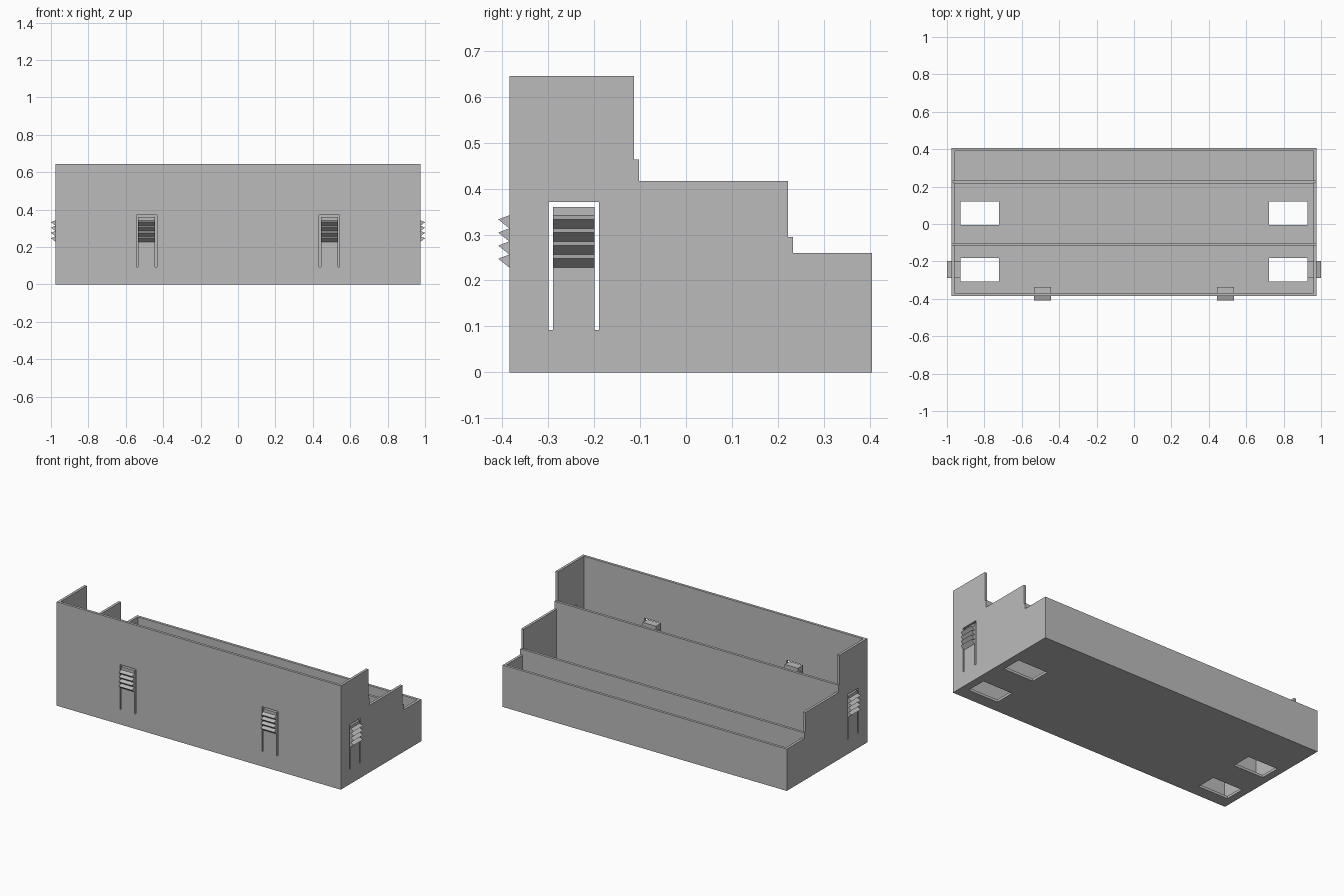
import bpy, bmesh
from math import radians
from mathutils import Matrix, Vector

if "Cube" in bpy.data.objects:
    bpy.data.objects.remove(bpy.data.objects["Cube"])

grey = bpy.data.materials.new("plain grey")
grey.use_nodes = True
grey.diffuse_color = (0.5, 0.5, 0.5, 1)
grey.node_tree.nodes["Principled BSDF"].inputs["Base Color"].default_value = (0.5, 0.5, 0.5, 1)

HALF = 0.976      # half the tray width
WALL = 0.016
FRONT, BACK = -0.385, 0.405
INNER = HALF - WALL


def add_prism(bm, outline, axis, start, end, matrix=Matrix()):
    """Extrude a 2D outline along x (outline is y, z) or y (outline is x, z)."""
    def place(p, t):
        v = (t, p[0], p[1]) if axis == "x" else (p[0], t, p[1])
        return bm.verts.new(matrix @ Vector(v))
    a = [place(p, start) for p in outline]
    b = [place(p, end) for p in outline]
    bm.faces.new(a)
    bm.faces.new(b[::-1])
    for i in range(len(a)):
        j = (i + 1) % len(a)
        bm.faces.new((a[j], a[i], b[i], b[j]))


def finish(name, bm):
    bmesh.ops.recalc_face_normals(bm, faces=bm.faces)
    mesh = bpy.data.meshes.new(name)
    bm.to_mesh(mesh)
    bm.free()
    mesh.materials.append(grey)
    obj = bpy.data.objects.new(name, mesh)
    bpy.context.collection.objects.link(obj)
    return obj


def prism(name, outline, axis, start, end, matrix=Matrix()):
    bm = bmesh.new()
    add_prism(bm, outline, axis, start, end, matrix)
    return finish(name, bm)


def rect(u0, u1, v0, v1):
    return [(u0, v0), (u1, v0), (u1, v1), (u0, v1)]


def cut(target, cutter):
    cutter.hide_render = True
    mod = target.modifiers.new("cut", "BOOLEAN")
    mod.operation, mod.solver, mod.object = "DIFFERENCE", "EXACT", cutter
    bpy.context.view_layer.objects.active = target
    bpy.ops.object.modifier_apply(modifier=mod.name)
    bpy.data.objects.remove(cutter)


# Stepped outer block
steps = [(FRONT, 0), (BACK, 0), (BACK, 0.26), (0.233, 0.26), (0.233, 0.295),
         (0.222, 0.295), (0.222, 0.417), (-0.102, 0.417), (-0.102, 0.463),
         (-0.113, 0.463), (-0.113, 0.645), (FRONT, 0.645)]
tray = prism("stepped_tray", steps, "x", -HALF, HALF)

# Three open compartments, then trim the dividers to height
for y0, y1, z0 in [(FRONT + WALL, -0.118, WALL), (-0.102, 0.217, WALL),
                   (0.233, BACK - WALL, WALL), (-0.2, -0.05, 0.463), (0.15, 0.3, 0.295)]:
    cut(tray, prism("compartment_cutter", rect(y0, y1, z0, 1), "x", -INNER, INNER))

# Openings in the floor
for side in (-1, 1):
    for y0, y1 in [(-0.308, -0.182), (-0.006, 0.119)]:
        cut(tray, prism("floor_cutter", rect(y0, y1, -0.1, 0.1), "x",
                        side * 0.722, side * 0.928))

# Latch: U-shaped slot around a spring tab, ratchet teeth outside, thumb ledge inside
SLOT, TAB = 0.055, 0.0455
LOW, TAB_TOP, SLOT_TOP = 0.092, 0.36, 0.371
slot = [(-SLOT, LOW), (-TAB, LOW), (-TAB, TAB_TOP), (TAB, TAB_TOP),
        (TAB, LOW), (SLOT, LOW), (SLOT, SLOT_TOP), (-SLOT, SLOT_TOP)]
PITCH, TEETH_TOP = 0.0285, 0.342
teeth = [(0, TEETH_TOP)]
for i in range(4):
    z = TEETH_TOP - i * PITCH
    teeth += [(-0.024, z - 0.009), (0, z - PITCH)]

latches = {
    "front_right": (-0.488, FRONT, 0),
    "front_left": (0.488, FRONT, 0),
    "right": (-HALF, -0.2445, -90),
    "left": (HALF, -0.2445, 90),
}
for name, (x, y, turn) in latches.items():
    m = Matrix.Translation((x, y, 0)) @ Matrix.Rotation(radians(turn), 4, "Z")
    cut(tray, prism("slot_cutter", slot, "y", -0.05, WALL + 0.02, m))
    bm = bmesh.new()
    for i in range(4):
        tooth = teeth[2 * i:2 * i + 3]
        add_prism(bm, tooth, "x", -TAB, TAB, m)
    add_prism(bm, rect(WALL, 0.048, 0.33, TAB_TOP), "x", -TAB, TAB, m)
    finish(name + "_latch", bm)
